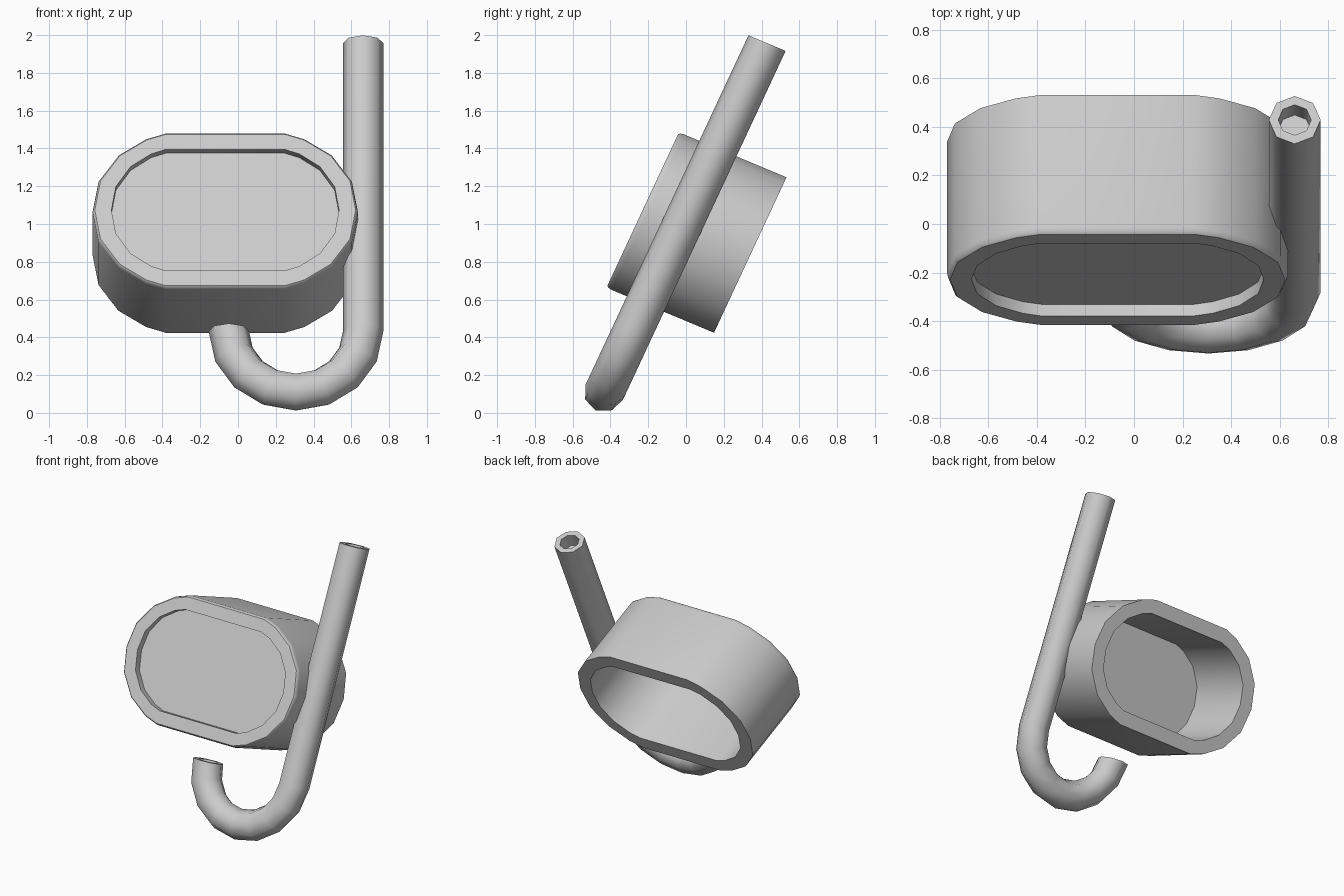
import bpy, bmesh, math
from mathutils import Vector

if "Cube" in bpy.data.objects:
    bpy.data.objects.remove(bpy.data.objects["Cube"])


def tilt(x, d, h):
    """Leaning frame: d runs backward, h runs up along the lean."""
    return Vector((x, 0.92 * d + 0.4226 * h, 0.9063 * h - 0.385 * d))


def loft(name, rings, closed=False, angle=50):
    """Bridge equal rings; closed joins last to first, otherwise ends are capped."""
    bm = bmesh.new()
    loops = [[bm.verts.new(tilt(*p)) for p in ring] for ring in rings]
    pairs = list(zip(loops, loops[1:]))
    if closed:
        pairs.append((loops[-1], loops[0]))
    else:
        bm.faces.new(loops[0])
        bm.faces.new(loops[-1])
    n = len(loops[0])
    for a, b in pairs:
        for i in range(n):
            j = (i + 1) % n
            bm.faces.new((a[i], a[j], b[j], b[i]))
    bmesh.ops.recalc_face_normals(bm, faces=bm.faces)
    mesh = bpy.data.meshes.new(name)
    bm.to_mesh(mesh)
    bm.free()
    ob = bpy.data.objects.new(name, mesh)
    bpy.context.collection.objects.link(ob)
    bpy.context.view_layer.objects.active = ob
    ob.select_set(True)
    bpy.ops.object.shade_smooth_by_angle(angle=math.radians(angle))
    ob.select_set(False)
    return ob


# Rounded mask outline: one quarter, mirrored to all four
CX, CH = -0.0675, 0.903
QUARTER = [(0.7025, 0), (0.671, 0.175), (0.566, 0.325), (0.42, 0.42), (0.315, 0.454)]


def outline(d, inset):
    q = []
    for x, h in QUARTER:
        t = (x - 0.315) / 0.3875
        q.append((0.315 + t * (0.3875 - inset), h * (0.454 - inset) / 0.454))
    half = q + [(-x, h) for x, h in reversed(q)]
    pts = half + [(x, -h) for x, h in reversed(half[1:-1])]
    return [(CX + x, d, CH + h) for x, h in pts]


BACK, FRONT, WALL = -0.045, -0.664, 0.1

# Mask skirt: hollow band with a softened front rim
loft("mask_frame", [outline(BACK, 0), outline(-0.636, 0), outline(-0.656, 0.004),
                    outline(FRONT, 0.012), outline(FRONT, WALL),
                    outline(BACK, WALL)], closed=True, angle=40)

# Lens pane set back inside the rim
loft("lens", [outline(-0.612, WALL - 0.004), outline(-0.58, WALL - 0.004)], angle=40)

# Breathing tube: straight pipe running into a half-circle bend
TD, TX, BX, BH, BR = -0.44, 0.307, 0.307, 0.29, 0.3555
R, BORE, DEPTH = 0.107, 0.068, 0.1


def tube_ring(x, h, ang, r):
    """Octagon centred on the path, ang is the bend angle of its radial axis."""
    pts = []
    for k in range(8):
        a = k * math.pi / 4
        s, d = r * math.cos(a), r * math.sin(a)
        pts.append((x + s * math.cos(ang), TD + d, h + s * math.sin(ang)))
    return pts


TOP = 1.973
px = BX + BR
bend = [(BX + BR * math.cos(a), BH + BR * math.sin(a), a, R)
        for a in [-i * math.pi / 8 for i in range(9)]]
a_in = -math.pi + 0.2
path = [(px, TOP - DEPTH, 0, BORE), (px, TOP, 0, BORE), (px, TOP, 0, R)] + bend
path += [(BX - BR, BH, -math.pi, BORE),
         (BX + BR * math.cos(a_in), BH + BR * math.sin(a_in), a_in, BORE)]
loft("snorkel_tube", [tube_ring(*p) for p in path])
